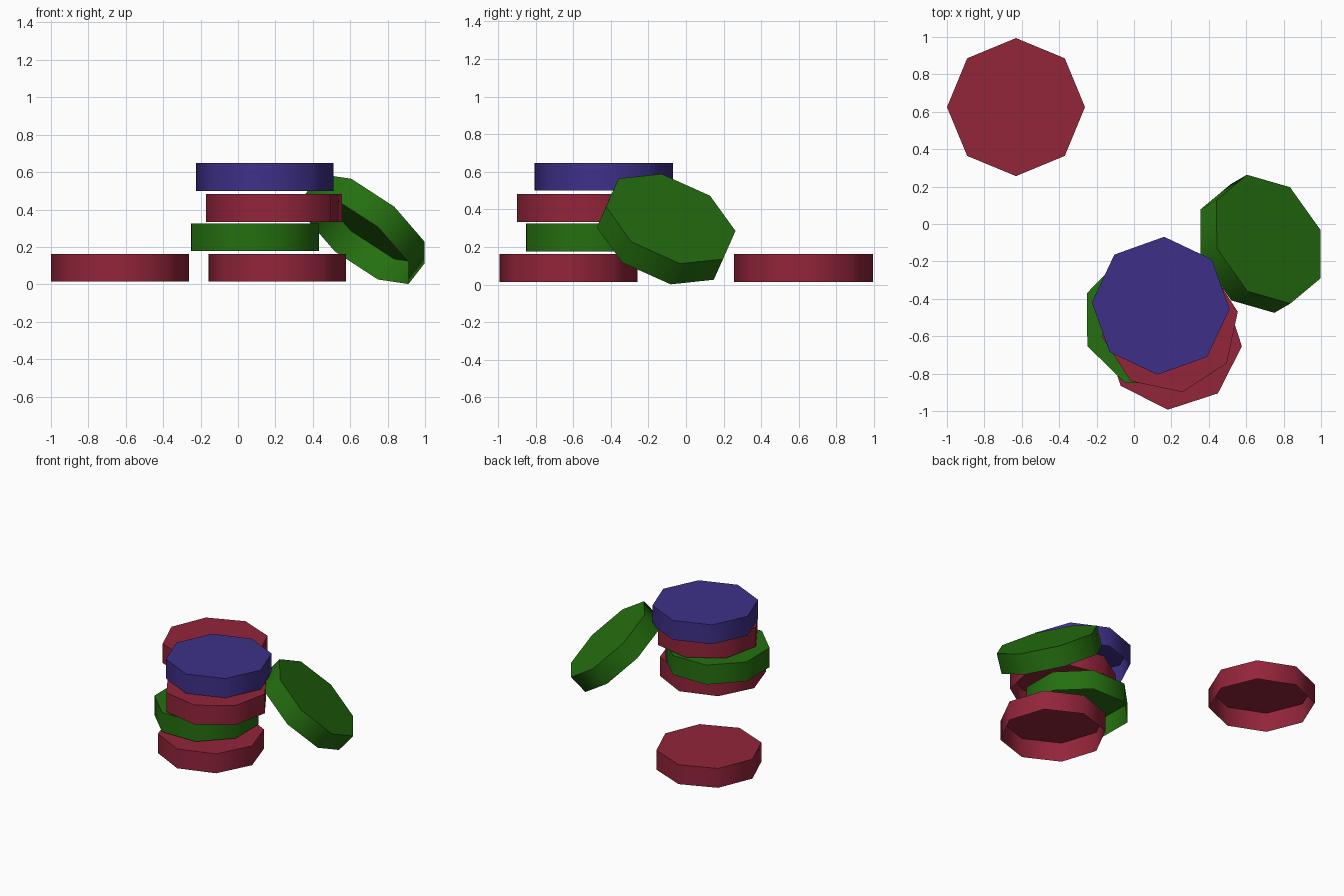
import bpy, bmesh, math
from mathutils import Matrix, Vector

if "Cube" in bpy.data.objects:
    bpy.data.objects.remove(bpy.data.objects["Cube"], do_unlink=True)

RADIUS, HEIGHT, SIDES = 0.369, 0.148, 8


def material(name, color):
    m = bpy.data.materials.new(name)
    m.use_nodes = True
    m.diffuse_color = color
    m.node_tree.nodes["Principled BSDF"].inputs["Base Color"].default_value = color
    return m


red = material("dark red", (0.29, 0.018, 0.042, 1))
green = material("green", (0.018, 0.16, 0.005, 1))
blue = material("violet blue", (0.048, 0.03, 0.25, 1))


def cap(name, mat, matrix):
    """Thin octagonal cap with a closed top and an open underside."""
    bm = bmesh.new()
    bmesh.ops.create_circle(bm, cap_ends=True, segments=SIDES, radius=RADIUS)
    ext = bmesh.ops.extrude_face_region(bm, geom=bm.faces[:], use_keep_orig=False)
    top = [v for v in ext["geom"] if isinstance(v, bmesh.types.BMVert)]
    bmesh.ops.translate(bm, verts=top, vec=(0, 0, HEIGHT))
    floor = [f for f in bm.faces if all(abs(v.co.z) < 1e-5 for v in f.verts)]
    if floor:
        bmesh.ops.delete(bm, geom=floor, context="FACES_ONLY")
    # Point every face outwards from the middle of the cap
    middle = Vector((0, 0, HEIGHT / 2))
    bm.normal_update()
    for f in bm.faces:
        if f.normal.dot(f.calc_center_median() - middle) < 0:
            f.normal_flip()
    me = bpy.data.meshes.new(name)
    bm.to_mesh(me)
    bm.free()
    me.materials.append(mat)
    ob = bpy.data.objects.new(name, me)
    bpy.context.collection.objects.link(ob)
    ob.matrix_world = matrix
    bpy.ops.object.select_all(action="DESELECT")
    ob.select_set(True)
    bpy.context.view_layer.objects.active = ob
    bpy.ops.object.shade_smooth_by_angle(angle=math.radians(60))
    return ob


# Flat caps: one lying alone, four loosely stacked
for name, mat, place, turn in (
    ("loose_cap", red, (-0.631, 0.625, 0.014), 0),
    ("stack_cap_bottom", red, (0.209, -0.625, 0.014), -4.5),
    ("stack_cap_second", green, (0.09, -0.508, 0.177), 23.1),
    ("stack_cap_third", red, (0.192, -0.536, 0.334), 10.5),
    ("stack_cap_top", blue, (0.143, -0.437, 0.5), -2.8),
):
    cap(name, mat, Matrix.Translation(place) @ Matrix.Rotation(math.radians(turn), 4, "Z"))

# Cap leaning against the stack: its axis and one corner direction set the tilt
axis = Vector((0.58, 0.335, 0.743)).normalized()
corner = Vector((-0.115, 0.34, -0.064))
corner = (corner - axis * corner.dot(axis)).normalized()
tilt = Matrix((corner, axis.cross(corner), axis)).transposed().to_4x4()
base = Vector((0.72, -0.081, 0.35)) - axis * HEIGHT
cap("leaning_cap", green, Matrix.Translation(base) @ tilt)
